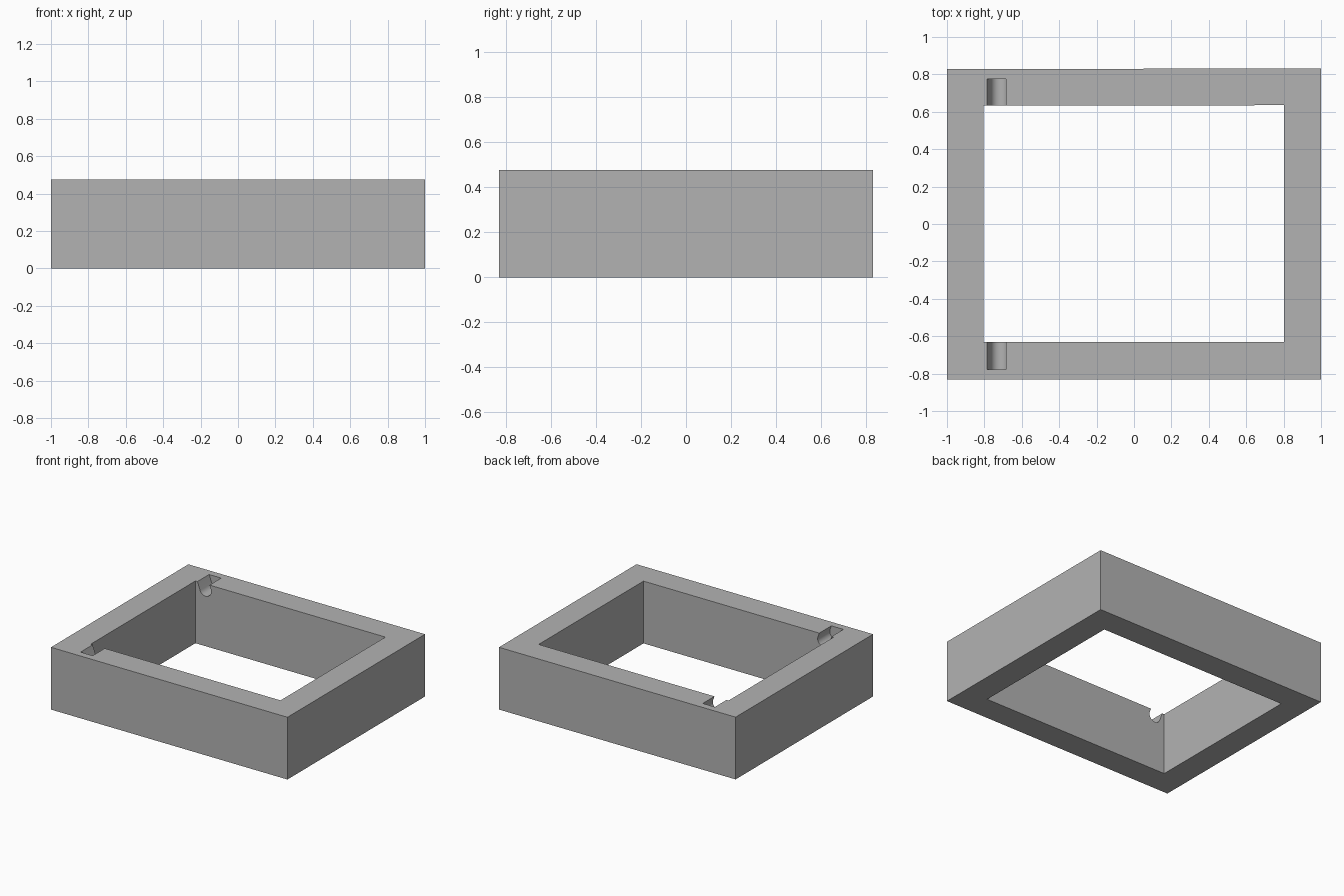
import bpy, bmesh, math
from mathutils import Vector

cube = bpy.data.objects.get("Cube")
if cube:
    bpy.data.objects.remove(cube, do_unlink=True)

HEIGHT = 0.476

grey = bpy.data.materials.new("plain grey")
grey.use_nodes = True
color = (0.45, 0.45, 0.45, 1)
grey.diffuse_color = color
grey.node_tree.nodes["Principled BSDF"].inputs["Base Color"].default_value = color


def finish(name, bm):
    bmesh.ops.recalc_face_normals(bm, faces=bm.faces)
    mesh = bpy.data.meshes.new(name)
    bm.to_mesh(mesh)
    bm.free()
    mesh.materials.append(grey)
    obj = bpy.data.objects.new(name, mesh)
    bpy.context.collection.objects.link(obj)
    return obj


def extrude(bm, faces, offset):
    new = bmesh.ops.extrude_face_region(bm, geom=faces)["geom"]
    verts = [v for v in new if isinstance(v, bmesh.types.BMVert)]
    bmesh.ops.translate(bm, verts=verts, vec=offset)


# Rectangular frame: a flat ring raised to full height
def make_frame():
    bm = bmesh.new()
    outer = [(-1, -0.831), (1, -0.831), (1, 0.831), (-1, 0.829)]
    inner = [(-0.804, -0.632), (0.802, -0.632), (0.802, 0.635), (-0.804, 0.634)]
    o, i = [[bm.verts.new((x, y, 0)) for x, y in loop] for loop in (outer, inner)]
    ring = []
    for a in range(4):
        b = (a + 1) % 4
        ring.append(bm.faces.new((o[a], o[b], i[b], i[a])))
    extrude(bm, ring, Vector((0, 0, HEIGHT)))
    return finish("frame", bm)


# Leaning slot with a round bottom, used to carve the pivot notches
def make_slot(name, y_start, y_end):
    radius, lean = 0.048, math.radians(20)
    center = Vector((-0.719, 0, 0.43))
    up = Vector((-math.sin(lean), 0, math.cos(lean)))
    side = Vector((math.cos(lean), 0, math.sin(lean)))
    points = []
    for k in range(25):
        a = math.pi * k / 24
        points.append(center - side * radius * math.cos(a) - up * radius * math.sin(a))
    points += [center + side * radius + up * 0.15, center - side * radius + up * 0.15]
    bm = bmesh.new()
    face = bm.faces.new([bm.verts.new((p.x, y_start, p.z)) for p in points])
    extrude(bm, [face], Vector((0, y_end - y_start, 0)))
    return finish(name, bm)


frame = make_frame()
bpy.context.view_layer.objects.active = frame
frame.select_set(True)

for name, y0, y1 in (("front_notch", -0.778, -0.55), ("back_notch", 0.55, 0.775)):
    slot = make_slot(name, y0, y1)
    slot.hide_render = True
    cut = frame.modifiers.new(name, "BOOLEAN")
    cut.operation = "DIFFERENCE"
    cut.solver = "EXACT"
    cut.object = slot
    bpy.ops.object.modifier_apply(modifier=cut.name)
    bpy.data.objects.remove(slot, do_unlink=True)

bpy.ops.object.shade_smooth_by_angle(angle=math.radians(30))
